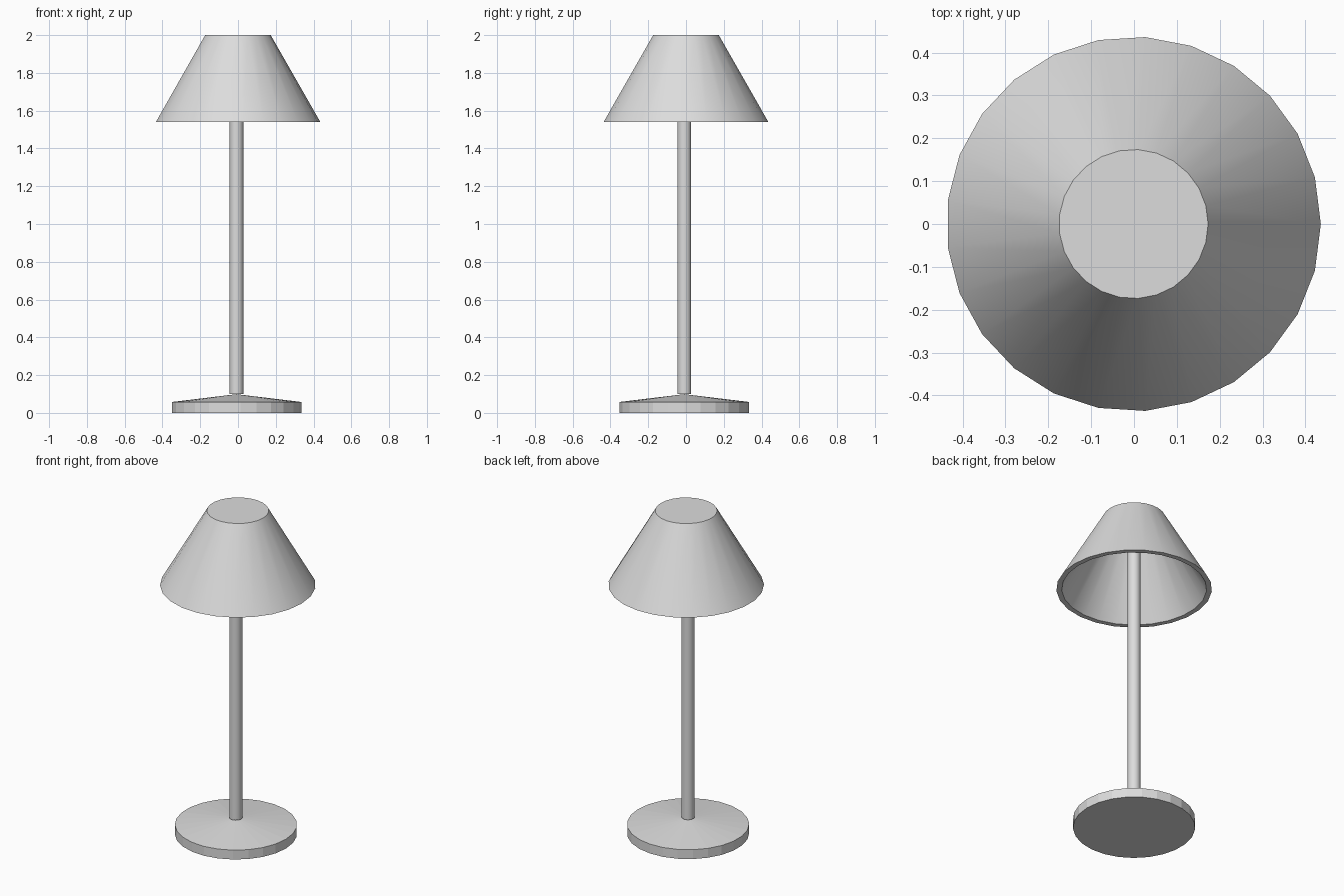
import bpy
import bmesh
from math import cos, sin, tau, radians

SIDES = 25

old = bpy.data.objects.get("Cube")
if old:
    bpy.data.objects.remove(old, do_unlink=True)

grey = bpy.data.materials.new("light grey")
grey.use_nodes = True
grey.diffuse_color = (0.72, 0.72, 0.72, 1)
grey.node_tree.nodes["Principled BSDF"].inputs["Base Color"].default_value = grey.diffuse_color


def lathe(name, profile, centre, smooth):
    """Turn (radius, height) points about the z axis; radius 0 makes a pole."""
    bm = bmesh.new()
    rings = []
    for r, z in profile:
        count = SIDES if r > 0 else 1
        rings.append([bm.verts.new((r * cos(tau * i / SIDES), r * sin(tau * i / SIDES), z))
                      for i in range(count)])
    for a, b in zip(rings, rings[1:]):
        for i in range(SIDES):
            j = (i + 1) % SIDES
            corners = [a[i % len(a)], a[j % len(a)], b[j % len(b)], b[i % len(b)]]
            bm.faces.new(list(dict.fromkeys(corners)))
    # Close flat ends
    for ring in (rings[0], rings[-1]):
        if len(ring) > 1:
            bm.faces.new(ring)
    bmesh.ops.recalc_face_normals(bm, faces=bm.faces[:])
    mesh = bpy.data.meshes.new(name)
    bm.to_mesh(mesh)
    bm.free()
    mesh.materials.append(grey)
    if smooth:
        mesh.shade_smooth()
        mesh.set_sharp_from_angle(angle=radians(30))
    obj = bpy.data.objects.new(name, mesh)
    obj.location = (*centre, 0)
    bpy.context.collection.objects.link(obj)
    return obj


foot = (-0.008, -0.009)

# Faceted disc foot with a shallow conical top
lathe("base", [(0.343, 0), (0.343, 0.058), (0, 0.099)], foot, False)

# Slim round post reaching up inside the shade
lathe("post", [(0.036, 0.1), (0.036, 1.975)], foot, True)

# Hollow cone shade, closed at the top, with a thick lower rim
lathe("shade", [(0.155, 1.97), (0.407, 1.54), (0.437, 1.54), (0.174, 2.0)],
      (-0.001, 0), True)
